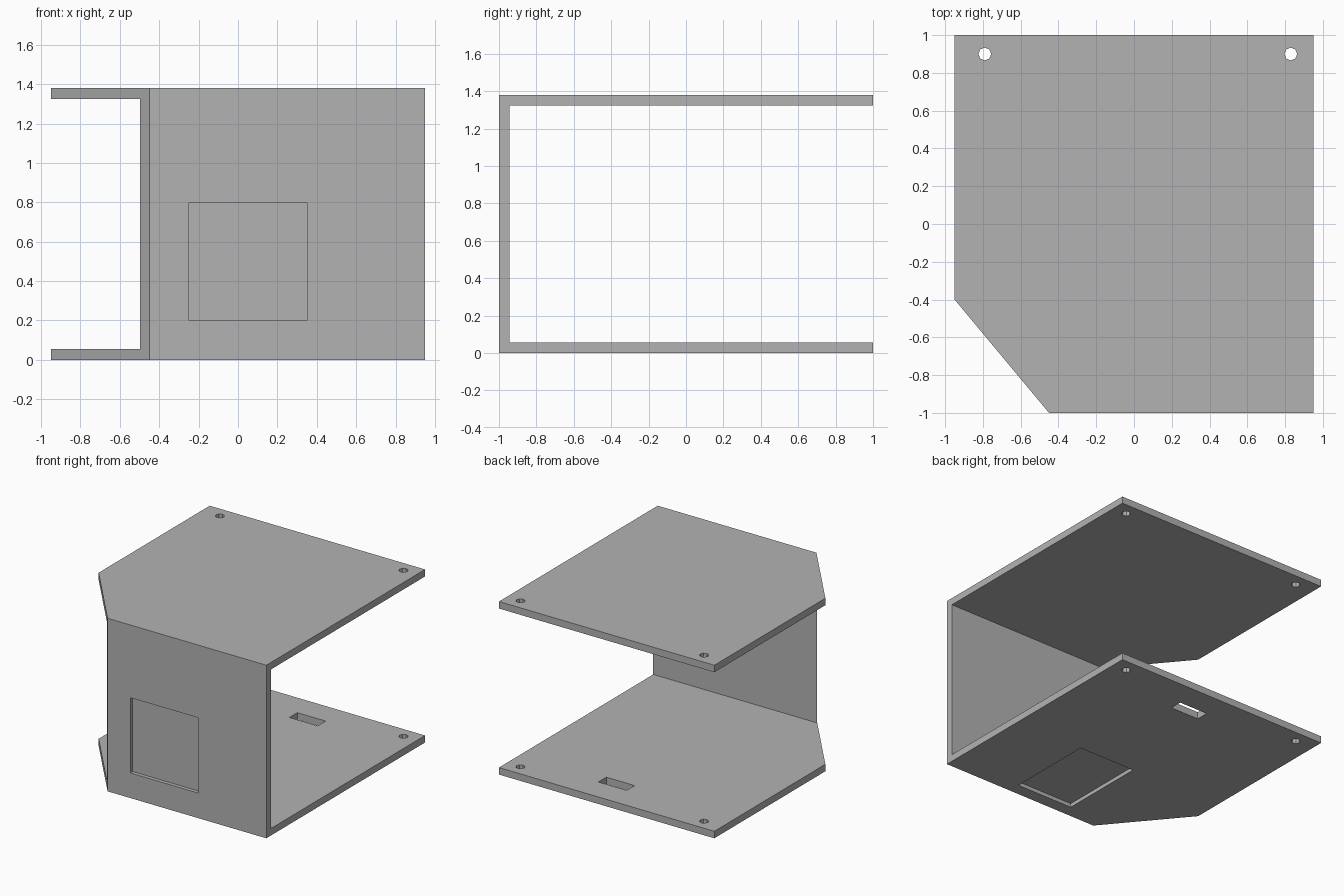
import bpy
import bmesh

default = bpy.data.objects.get("Cube")
if default:
    bpy.data.objects.remove(default, do_unlink=True)

HEIGHT = 1.38
WALL = 0.056      # sheet thickness
RECESS = 0.03     # pocket depth

grey = bpy.data.materials.new("plain_grey")
grey.use_nodes = True
grey.diffuse_color = (0.45, 0.45, 0.45, 1)
grey.node_tree.nodes["Principled BSDF"].inputs["Base Color"].default_value = grey.diffuse_color


def new_object(name, bm):
    bmesh.ops.recalc_face_normals(bm, faces=bm.faces)
    mesh = bpy.data.meshes.new(name)
    bm.to_mesh(mesh)
    bm.free()
    mesh.materials.append(grey)
    obj = bpy.data.objects.new(name, mesh)
    bpy.context.collection.objects.link(obj)
    return obj


def prism(name, outline, z0, z1):
    bm = bmesh.new()
    face = bm.faces.new([bm.verts.new((x, y, z0)) for x, y in outline])
    top = bmesh.ops.extrude_face_region(bm, geom=[face])["geom"]
    verts = [v for v in top if isinstance(v, bmesh.types.BMVert)]
    bmesh.ops.translate(bm, verts=verts, vec=(0, 0, z1 - z0))
    return new_object(name, bm)


def box(name, xs, ys, zs):
    corners = [(xs[0], ys[0]), (xs[1], ys[0]), (xs[1], ys[1]), (xs[0], ys[1])]
    return prism(name, corners, *zs)


def cylinder(name, x, y, radius, depth):
    bm = bmesh.new()
    bmesh.ops.create_cone(bm, cap_ends=True, segments=8, radius1=radius,
                          radius2=radius, depth=depth)
    bmesh.ops.translate(bm, verts=bm.verts, vec=(x, y, HEIGHT / 2))
    return new_object(name, bm)


def cut(target, cutter):
    mod = target.modifiers.new("cut", "BOOLEAN")
    mod.operation = "DIFFERENCE"
    mod.solver = "EXACT"
    mod.object = cutter
    cutter.hide_render = True
    bpy.context.view_layer.objects.active = target
    bpy.ops.object.modifier_apply(modifier=mod.name)
    bpy.data.objects.remove(cutter, do_unlink=True)


# Solid block with one chamfered front corner
outline = [(-0.45, -1), (0.95, -1), (0.95, 1), (-0.95, 1), (-0.95, -0.4)]
bracket = prism("bracket_shell", outline, 0, HEIGHT)

# Hollow it to leave floor, front wall and roof
cut(bracket, box("hollow", (-2, 2), (-1 + WALL, 2), (WALL, HEIGHT - WALL)))

# Shallow pockets in the front wall and the underside
cut(bracket, box("front_pocket", (-0.25, 0.35), (-1.1, -1 + RECESS), (0.2, 0.8)))
cut(bracket, box("floor_pocket", (-0.15, 0.35), (-0.9, -0.19), (-0.1, RECESS)))

# Slot through the floor
cut(bracket, box("floor_slot", (-0.03, 0.22), (0.69, 0.79), (-0.1, 0.2)))

# Screw holes through roof and floor
for hole_x in (-0.79, 0.83):
    cut(bracket, cylinder("screw_hole", hole_x, 0.9, 0.034, 2))
